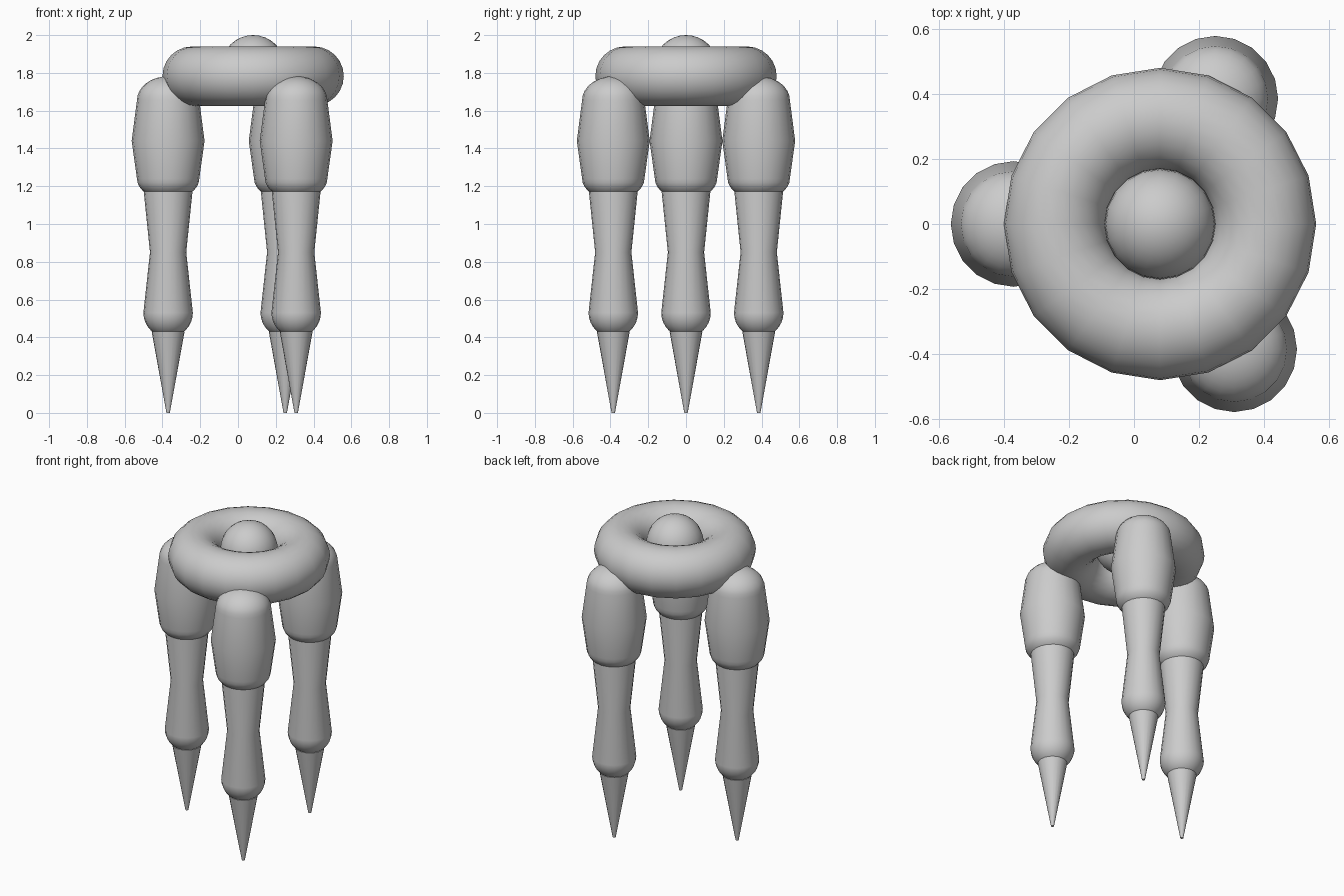
import bpy
import math

if "Cube" in bpy.data.objects:
    bpy.data.objects.remove(bpy.data.objects["Cube"])

SIDES = 20


def finish(name):
    ob = bpy.context.object
    ob.name = name
    bpy.ops.object.shade_smooth_by_angle(angle=math.radians(40))
    return ob


def dome(r, z, h, steps=8):
    """Quarter-ellipse profile from the rim (r, z) to the pole (0, z + h)."""
    return [(r * math.cos(t), z + h * math.sin(t))
            for t in (i * math.pi / 2 / steps for i in range(steps + 1))]


def lathe(name, profile, x, y):
    """Revolve (radius, height) points about a vertical axis at x, y."""
    verts, rings = [], []
    for r, z in profile:
        n = 1 if r < 1e-5 else SIDES
        rings.append([len(verts) + i for i in range(n)])
        for i in range(n):
            a = 2 * math.pi * i / SIDES
            verts.append((r * math.cos(a), r * math.sin(a), z))
    faces = []
    for lo, hi in zip(rings, rings[1:]):
        for i in range(SIDES):
            j = (i + 1) % SIDES
            if len(lo) == 1:
                faces.append((lo[0], hi[j], hi[i]))
            elif len(hi) == 1:
                faces.append((lo[i], lo[j], hi[0]))
            else:
                faces.append((lo[i], lo[j], hi[j], hi[i]))
    me = bpy.data.meshes.new(name)
    me.from_pydata(verts, [], faces)
    ob = bpy.data.objects.new(name, me)
    ob.location = (x, y, 0)
    bpy.context.collection.objects.link(ob)
    bpy.ops.object.select_all(action='DESELECT')
    ob.select_set(True)
    bpy.context.view_layer.objects.active = ob
    return finish(name)


# Ring body and central ball
bpy.ops.mesh.primitive_torus_add(location=(0.08, 0, 1.783), major_segments=SIDES,
                                 minor_segments=24, major_radius=0.323, minor_radius=0.157)
finish("ring_body")
bpy.ops.mesh.primitive_uv_sphere_add(location=(0.08, 0, 1.83), segments=SIDES,
                                     ring_count=16, radius=0.17)
finish("central_ball")

# Leg profiles: domed bulging thigh, waisted shin with rounded end, pointed foot
thigh = dome(0.165, 1.24, -0.11)[::-1] + [(0.193, 1.44)] + dome(0.165, 1.655, 0.127)
shin = dome(0.131, 0.53, -0.13)[::-1] + [(0.096, 0.85)] + dome(0.131, 1.19, 0.12)
foot = [(0, 0), (0.009, 0), (0.087, 0.43), (0, 0.43)]

legs = {"left": (-0.37, 0), "front": (0.308, -0.385), "back": (0.25, 0.385)}
for side, (x, y) in legs.items():
    lathe(side + "_thigh", thigh, x, y)
    lathe(side + "_shin", shin, x, y)
    lathe(side + "_foot_spike", foot, x, y)
